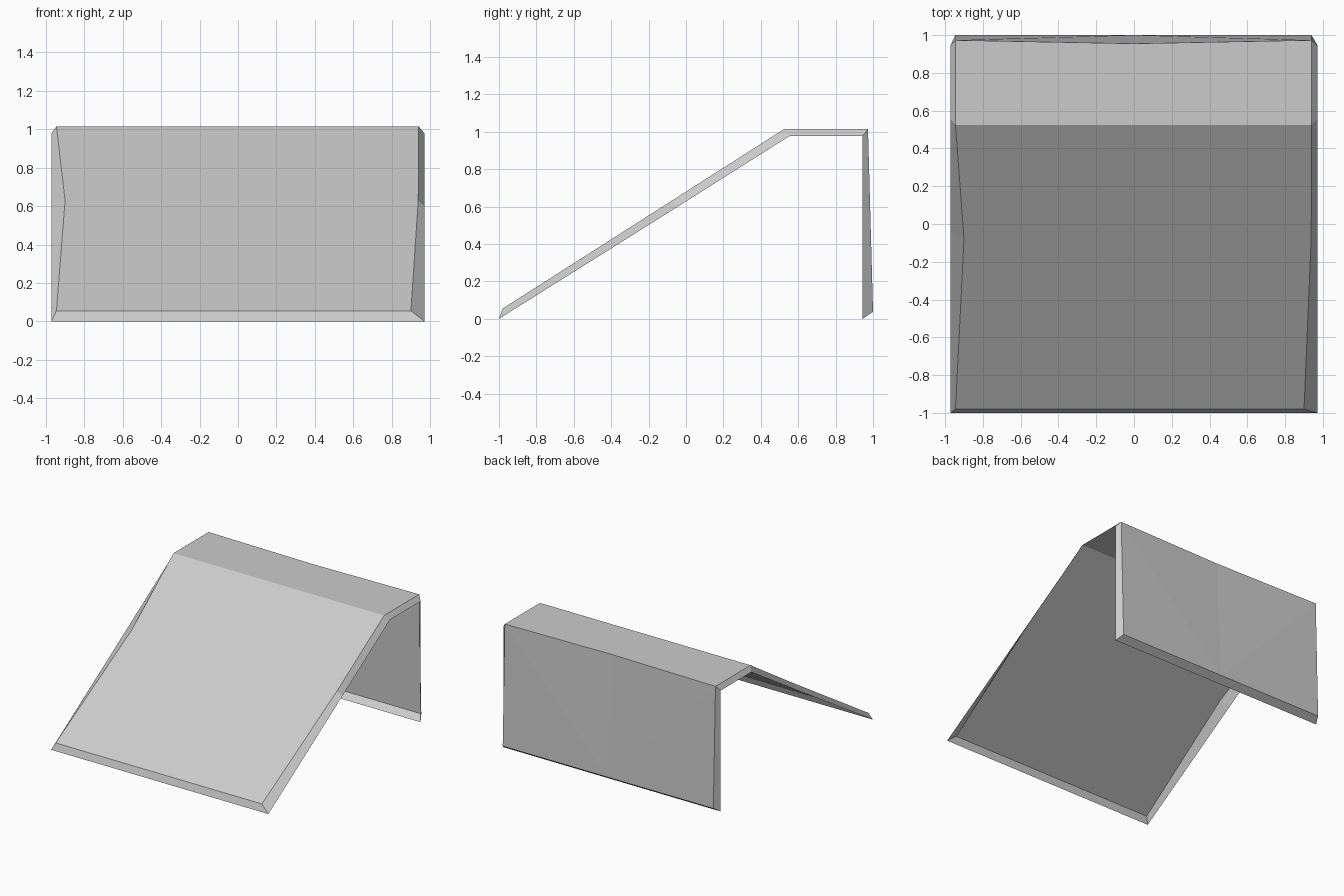
import bpy
import bmesh

cube = bpy.data.objects.get("Cube")
if cube:
    bpy.data.objects.remove(cube)

grey = bpy.data.materials.new("plain grey")
grey.use_nodes = True
colour = (0.6, 0.6, 0.6, 1)
grey.diffuse_color = colour
grey.node_tree.nodes["Principled BSDF"].inputs["Base Color"].default_value = colour

# Outer skin stations from front foot to back foot: left x, right x, y, z, middle y
outer = [
    (-0.945, 0.90, -0.98, 0.055, -0.98),
    (-0.90, 0.938, -0.08, 0.629, -0.08),
    (-0.945, 0.94, 0.525, 1.015, 0.525),
    (-0.945, 0.94, 0.973, 1.015, 0.955),
    (-0.945, 0.94, 1.0, 0.038, 1.0),
]
# Matching free edge of the folded rim: y, z
rim = [(-1.0, 0.0), (-0.05, 0.596), (0.555, 0.978), (0.945, 0.978), (0.945, 0.0)]
RIM_X = 0.972

bm = bmesh.new()
skin = [[bm.verts.new(p) for p in ((xl, y, z), (0, ym, z), (xr, y, z))]
        for xl, xr, y, z, ym in outer]
edge = [[bm.verts.new((s * RIM_X, y, z)) for s in (-1, 0, 1)] if i in (0, 4)
        else [bm.verts.new((-RIM_X, y, z)), None, bm.verts.new((RIM_X, y, z))]
        for i, (y, z) in enumerate(rim)]

# Sloped front, flat top and upright back
for i in range(4):
    a, b = skin[i], skin[i + 1]
    for j in (0, 1):
        if i == 3:
            # The back folds along lines from its top corners to its bottom middle
            corner = a[0] if j == 0 else a[2]
            foot = b[0] if j == 0 else b[2]
            tris = [(corner, a[1], b[1]), (corner, b[1], foot)]
            for t in tris:
                bm.faces.new(t if j == 0 else t[::-1])
        else:
            bm.faces.new((a[j], a[j + 1], b[j + 1], b[j]))
    # Side rims
    bm.faces.new((skin[i][0], skin[i + 1][0], edge[i + 1][0], edge[i][0]))
    bm.faces.new((skin[i][2], edge[i][2], edge[i + 1][2], skin[i + 1][2]))

# Rims along both feet
for j in (0, 1):
    bm.faces.new((skin[0][j], edge[0][j], edge[0][j + 1], skin[0][j + 1]))
    bm.faces.new((skin[4][j + 1], edge[4][j + 1], edge[4][j], skin[4][j]))

for v in list(bm.verts):
    if not v.link_faces:
        bm.verts.remove(v)
# Consistent winding, with the top facing up
bmesh.ops.recalc_face_normals(bm, faces=bm.faces)
bm.normal_update()
top = max(bm.faces, key=lambda f: f.calc_center_median().z)
if top.normal.z < 0:
    bmesh.ops.reverse_faces(bm, faces=bm.faces)

mesh = bpy.data.meshes.new("folded_panel")
bm.to_mesh(mesh)
bm.free()
mesh.materials.append(grey)
panel = bpy.data.objects.new("folded_panel", mesh)
bpy.context.collection.objects.link(panel)
